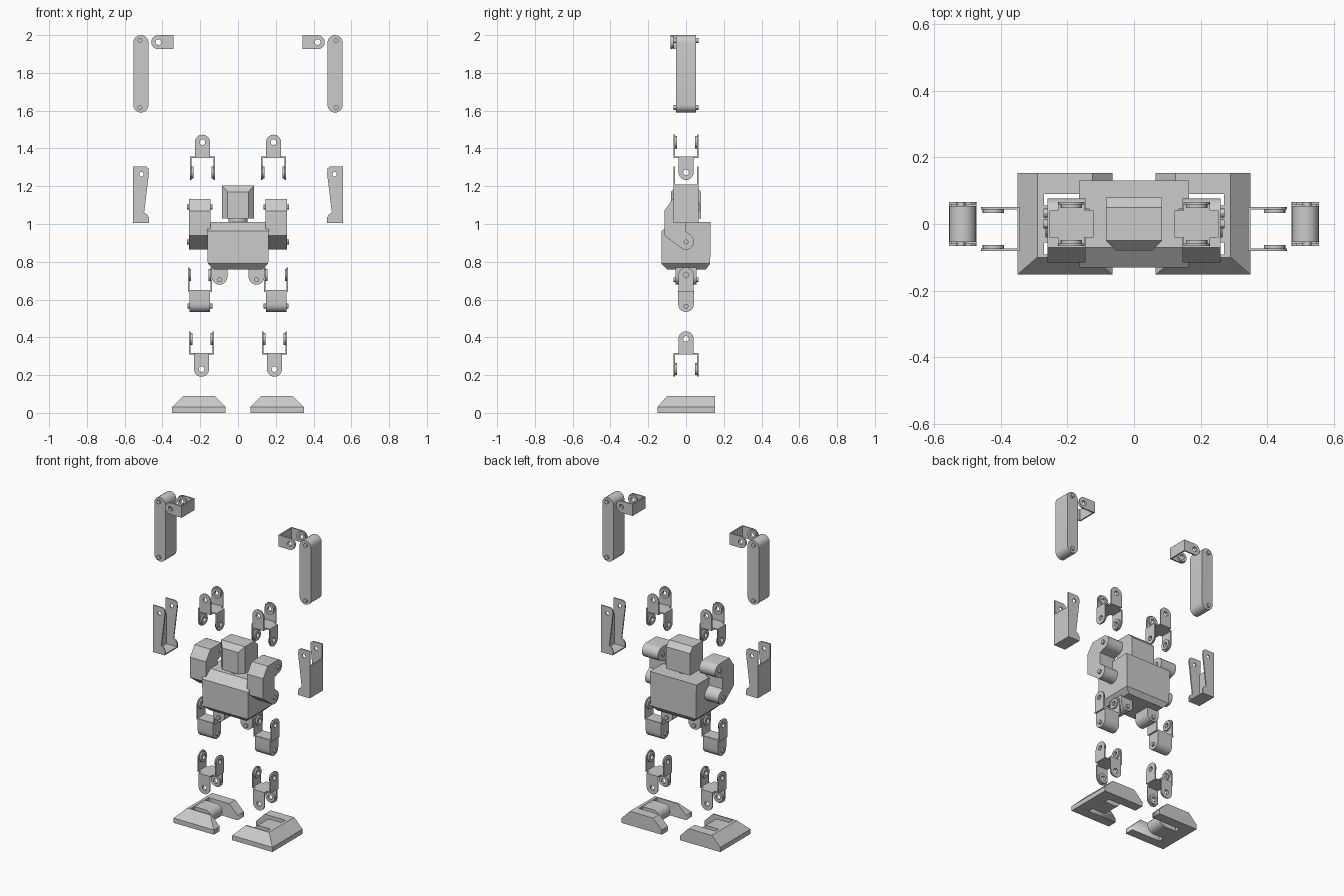
import bpy, bmesh
from math import sin, cos, radians

if "Cube" in bpy.data.objects:
    bpy.data.objects.remove(bpy.data.objects["Cube"])

T = 0.008  # sheet thickness


def arc(cu, cv, r, a0, a1, n=10):
    return [(cu + r * cos(radians(a0 + (a1 - a0) * i / n)),
             cv + r * sin(radians(a0 + (a1 - a0) * i / n))) for i in range(n + 1)]


def circle(cu, cv, r, n=20):
    return arc(cu, cv, r, 0, 360, n)[:-1]


def rect(u0, v0, u1, v1):
    return [(u0, v0), (u1, v0), (u1, v1), (u0, v1)]


def tab(cu, cv, r, base):
    """Plate outline with a straight base and a round end at cv."""
    s = 1 if cv > base else -1
    return [(cu - r, base), (cu + r, base)] + arc(cu, cv, r, 0, 180 * s)


def place(axis, u, v, w):
    return {'x': (w, u, v), 'y': (u, w, v), 'z': (u, v, w)}[axis]


def slab(bm, axis, w0, w1, *loops):
    """Extrude an outline (further loops are holes) along an axis from w0 to w1."""
    edges = []
    for loop in loops:
        vs = [bm.verts.new(place(axis, u, v, w0)) for u, v in loop]
        if len(loops) == 1:
            faces = [bm.faces.new(vs)]
        else:
            edges += [bm.edges.new((vs[i - 1], vs[i])) for i in range(len(vs))]
    if edges:
        res = bmesh.ops.triangle_fill(bm, edges=edges, use_beauty=True)
        faces = [g for g in res['geom'] if isinstance(g, bmesh.types.BMFace)]
    res = bmesh.ops.extrude_face_region(bm, geom=faces, use_keep_orig=True)
    moved = [g for g in res['geom'] if isinstance(g, bmesh.types.BMVert)]
    bmesh.ops.translate(bm, verts=moved, vec=place(axis, 0, 0, w1 - w0))


def loft(bm, axis, rings):
    """Skin a stack of (w, u0, v0, u1, v1) rectangles."""
    rows = [[bm.verts.new(place(axis, u, v, r[0])) for u, v in rect(*r[1:])] for r in rings]
    for a, b in zip(rows, rows[1:]):
        for i in range(4):
            bm.faces.new((a[i - 1], a[i], b[i], b[i - 1]))
    bm.faces.new(rows[0])
    bm.faces.new(rows[-1])


def finish(bm, name, mirror=True, cutter=None):
    bmesh.ops.recalc_face_normals(bm, faces=bm.faces)
    for f in bm.faces:
        f.smooth = True
    for e in bm.edges:
        e.smooth = len(e.link_faces) == 2 and e.calc_face_angle(0) < radians(30)
    me = bpy.data.meshes.new(name)
    bm.to_mesh(me)
    bm.free()
    ob = bpy.data.objects.new(name, me)
    bpy.context.collection.objects.link(ob)
    if cutter:
        m = ob.modifiers.new("slot", 'BOOLEAN')
        m.operation, m.object, m.solver = 'DIFFERENCE', cutter, 'EXACT'
    if mirror:
        m = ob.modifiers.new("other_side", 'MIRROR')
        m.use_clip = False
        m.use_mirror_merge = False
    return ob


def ear_pair(bm, axis, c, half, outline, cu, cv):
    """Two facing plates with a hole and an inner boss ring."""
    for s in (-1, 1):
        o, i = c + s * half, c + s * (half - T)
        slab(bm, axis, o, i, outline, circle(cu, cv, 0.015))
        slab(bm, axis, i, c + s * (half - T - 0.01), circle(cu, cv, 0.032), circle(cu, cv, 0.015))


def pins(bm, axis, w0, w1, *centres):
    for c in centres:
        slab(bm, axis, w0 - 0.012, w1 + 0.012, circle(*c, 0.013, 12))


# feet: bevelled block with an inward opening slot and a round ankle mount
bm = bmesh.new()
slab(bm, 'z', -0.1, 0.2, rect(-0.02, -0.092, 0.27, 0.09))
cut = finish(bm, "foot_slot_cutter", False)
cut.hide_render = True
cut.hide_set(True)
bm = bmesh.new()
loft(bm, 'z', [(0, 0.065, -0.152, 0.35, 0.153), (0.03, 0.065, -0.152, 0.35, 0.153),
               (0.09, 0.125, -0.10, 0.29, 0.153)])
finish(bm, "foot", cutter=cut)
bm = bmesh.new()
slab(bm, 'y', -0.055, 0.055, [(0.28, 0.0), (0.28, 0.088)] + arc(0.193, 0.044, 0.044, 90, 270))
finish(bm, "ankle_mount")


# cross brackets: two U shapes at right angles sharing a web
def cross_bracket(name, cx, cz, s):
    bm = bmesh.new()
    h, r = 0.066, 0.04
    ear_pair(bm, 'x', cx, h, tab(0, cz + s * 0.08, r, cz), 0, cz + s * 0.08)
    ear_pair(bm, 'y', 0, h, tab(cx, cz - s * 0.08, r, cz), cx, cz - s * 0.08)
    slab(bm, 'z', cz - T / 2, cz + T / 2,
         [(cx - h, -r), (cx - r, -r), (cx - r, -h), (cx + r, -h), (cx + r, -r), (cx + h, -r),
          (cx + h, r), (cx + r, r), (cx + r, h), (cx - r, h), (cx - r, r), (cx - h, r)])
    finish(bm, name)


cross_bracket("ankle_bracket", 0.193, 0.312, 1)
cross_bracket("hip_bracket", 0.188, 1.353, -1)

# shins: rounded block carrying a fork
bm = bmesh.new()
slab(bm, 'x', 0.148, 0.256, tab(0, 0.576, 0.042, 0.645))
pins(bm, 'x', 0.148, 0.256, (0, 0.565))
ear_pair(bm, 'x', 0.202, 0.064, tab(0, 0.73, 0.04, 0.643), 0, 0.73)
slab(bm, 'z', 0.641, 0.65, rect(0.138, -0.041, 0.266, 0.041))
finish(bm, "shin")

# hip blocks under the torso
bm = bmesh.new()
slab(bm, 'y', -0.055, 0.055, tab(0.098, 0.721, 0.042, 0.80))
pins(bm, 'y', -0.055, 0.055, (0.098, 0.705))
finish(bm, "hip_block")

# thighs: angular shell with two round lobes at the back
bm = bmesh.new()
slab(bm, 'x', 0.146, 0.259,
     [(-0.115, 0.94), (-0.115, 1.07), (-0.07, 1.133)] + arc(0.033, 1.09, 0.043, 90, -90)
     + [(0.0, 1.035), (0.0, 0.96)] + arc(0, 0.907, 0.043, 60, -120))
pins(bm, 'x', 0.146, 0.259, (0.033, 1.09), (0, 0.905))
finish(bm, "thigh")

# torso
bm = bmesh.new()
loft(bm, 'z', [(0.76, -0.13, -0.10, 0.13, 0.105), (0.79, -0.16, -0.13, 0.16, 0.128),
               (0.962, -0.163, -0.13, 0.163, 0.13), (1.01, -0.165, -0.07, 0.165, 0.13)])
finish(bm, "torso", False)

# neck and head
bm = bmesh.new()
slab(bm, 'z', 1.0, 1.04, circle(0, 0, 0.05, 32))
finish(bm, "neck", False)
bm = bmesh.new()
loft(bm, 'y', [(-0.08, -0.055, 1.03, 0.055, 1.17), (-0.05, -0.084, 1.03, 0.084, 1.203),
               (0.05, -0.084, 1.03, 0.084, 1.203), (0.08, -0.084, 1.03, 0.084, 1.17)])
finish(bm, "head", False)

# upper arms: long bars with rounded ends
bm = bmesh.new()
slab(bm, 'y', -0.054, 0.054,
     arc(0.514, 1.96, 0.04, 0, 180, 12) + arc(0.514, 1.63, 0.04, 180, 360, 12))
pins(bm, 'y', -0.054, 0.054, (0.519, 1.972), (0.519, 1.617))
finish(bm, "upper_arm")

# shoulder brackets: forks opening outward
bm = bmesh.new()
ear_pair(bm, 'y', -0.015, 0.066, [(v, u) for u, v in tab(1.963, 0.422, 0.037, 0.342)], 0.422, 1.963)
slab(bm, 'x', 0.342, 0.342 + T, rect(-0.081, 1.926, 0.051, 2.0))
finish(bm, "shoulder_bracket")

# hands: folded sheet with two tapered side plates
bm = bmesh.new()
side = [(0.555, 1.005), (0.472, 1.005), (0.472, 1.035), (0.48, 1.05), (0.497, 1.06),
        (0.472, 1.265), (0.474, 1.295), (0.488, 1.305), (0.555, 1.305)]
for s in (-1, 1):
    slab(bm, 'y', s * 0.066, s * (0.066 - T), side, circle(0.511, 1.264, 0.012))
slab(bm, 'x', 0.555, 0.555 - T, rect(-0.066, 1.005, 0.066, 1.21))
slab(bm, 'z', 1.005, 1.005 + T, rect(0.472, -0.066, 0.555, 0.066))
finish(bm, "hand")
